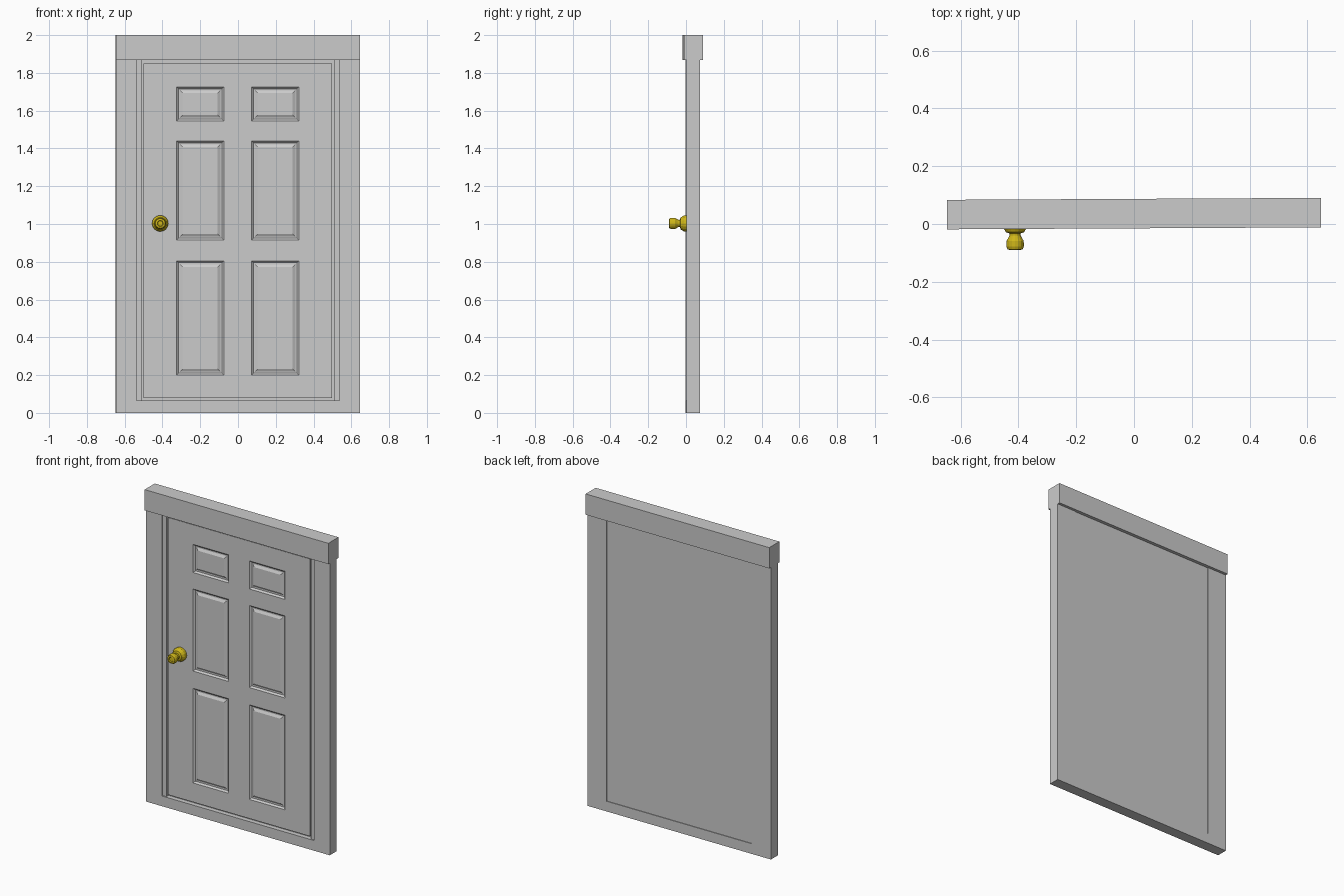
import bpy, bmesh, math
from mathutils import Matrix

if "Cube" in bpy.data.objects:
    bpy.data.objects.remove(bpy.data.objects["Cube"])

# The whole door stands turned by a fraction of a degree
TURN = Matrix.Rotation(math.radians(0.3), 4, 'Z')


def finish(name, bm, mat=None):
    bm.transform(TURN)
    mesh = bpy.data.meshes.new(name)
    bm.to_mesh(mesh)
    bm.free()
    ob = bpy.data.objects.new(name, mesh)
    bpy.context.collection.objects.link(ob)
    if mat:
        mesh.materials.append(mat)
    return ob


def box(name, x0, x1, y0, y1, z0, z1):
    bm = bmesh.new()
    bmesh.ops.create_cube(bm, size=1)
    bm.transform(Matrix.Translation(((x0 + x1) / 2, (y0 + y1) / 2, (z0 + z1) / 2))
                 @ Matrix.Diagonal((x1 - x0, y1 - y0, z1 - z0, 1)))
    return finish(name, bm)


# Frame: header, jambs, sill and thin stops beside the door
W = 0.647
box("header", -W, W, -0.015, 0.087, 1.867, 2.0)
box("sill", -0.54, 0.54, 0.0, 0.07, 0.0, 0.065)
for side, s in (("left", -1), ("right", 1)):
    a, b = sorted((s * 0.537, s * W))
    box(side + "_jamb", a, b, 0.0, 0.07, 0.0, 1.867)
    a, b = sorted((s * 0.51, s * 0.537))
    box(side + "_stop", a, b, 0.008, 0.07, 0.065, 1.867)

# Plain back of the door, set slightly into the frame
box("door_back", -0.51, 0.51, 0.03, 0.066, 0.065, 1.867)

# Door front: a grid whose panel cells are inset into raised panels
xs = [-0.5, -0.325, -0.075, 0.072, 0.322, 0.498]
zs = [0.078, 0.2, 0.805, 0.915, 1.44, 1.545, 1.725, 1.85]
FACE = 0.012
bm = bmesh.new()
verts = [[bm.verts.new((x, FACE, z)) for x in xs] for z in zs]
panels = []
for j in range(len(zs) - 1):
    for i in range(len(xs) - 1):
        f = bm.faces.new((verts[j][i], verts[j][i + 1],
                          verts[j + 1][i + 1], verts[j + 1][i]))
        if i % 2 and j % 2:
            panels.append(f)
bm.normal_update()
for width, depth in ((0.014, -0.01), (0.012, 0.0), (0.02, 0.008)):
    bmesh.ops.inset_individual(bm, faces=panels, thickness=width, depth=depth)
    bm.normal_update()
rim = [e for e in bm.edges if e.is_boundary]
new = bmesh.ops.extrude_edge_only(bm, edges=rim)["geom"]
for v in new:
    if isinstance(v, bmesh.types.BMVert):
        v.co.y = 0.032
bmesh.ops.recalc_face_normals(bm, faces=bm.faces)
# Keep the front facing -y
bm.normal_update()
if panels[0].normal.y > 0:
    bmesh.ops.reverse_faces(bm, faces=bm.faces)
finish("door_front", bm)

# Brass knob: turned profile of (radius, y)
brass = bpy.data.materials.new("brass")
brass.diffuse_color = (0.62, 0.47, 0.01, 1)
brass.use_nodes = True
brass.node_tree.nodes["Principled BSDF"].inputs["Base Color"].default_value = brass.diffuse_color
profile = [(0.0, FACE + 0.005), (0.043, FACE + 0.005), (0.043, -0.008), (0.036, -0.018),
           (0.032, -0.026), (0.02, -0.03), (0.019, -0.037), (0.023, -0.045), (0.03, -0.057),
           (0.03, -0.076), (0.026, -0.086), (0.016, -0.088), (0.013, -0.083), (0.0, -0.083)]
bm = bmesh.new()
pv = [bm.verts.new((r, y, 0)) for r, y in profile]
edges = [bm.edges.new(p) for p in zip(pv, pv[1:])]
bmesh.ops.spin(bm, geom=pv + edges, cent=(0, 0, 0), axis=(0, 1, 0),
               angle=math.tau, steps=16)
bmesh.ops.remove_doubles(bm, verts=bm.verts, dist=0.0001)
bmesh.ops.recalc_face_normals(bm, faces=bm.faces)
bm.transform(Matrix.Translation((-0.412, 0, 1.003)))
finish("door_knob", bm, brass)
